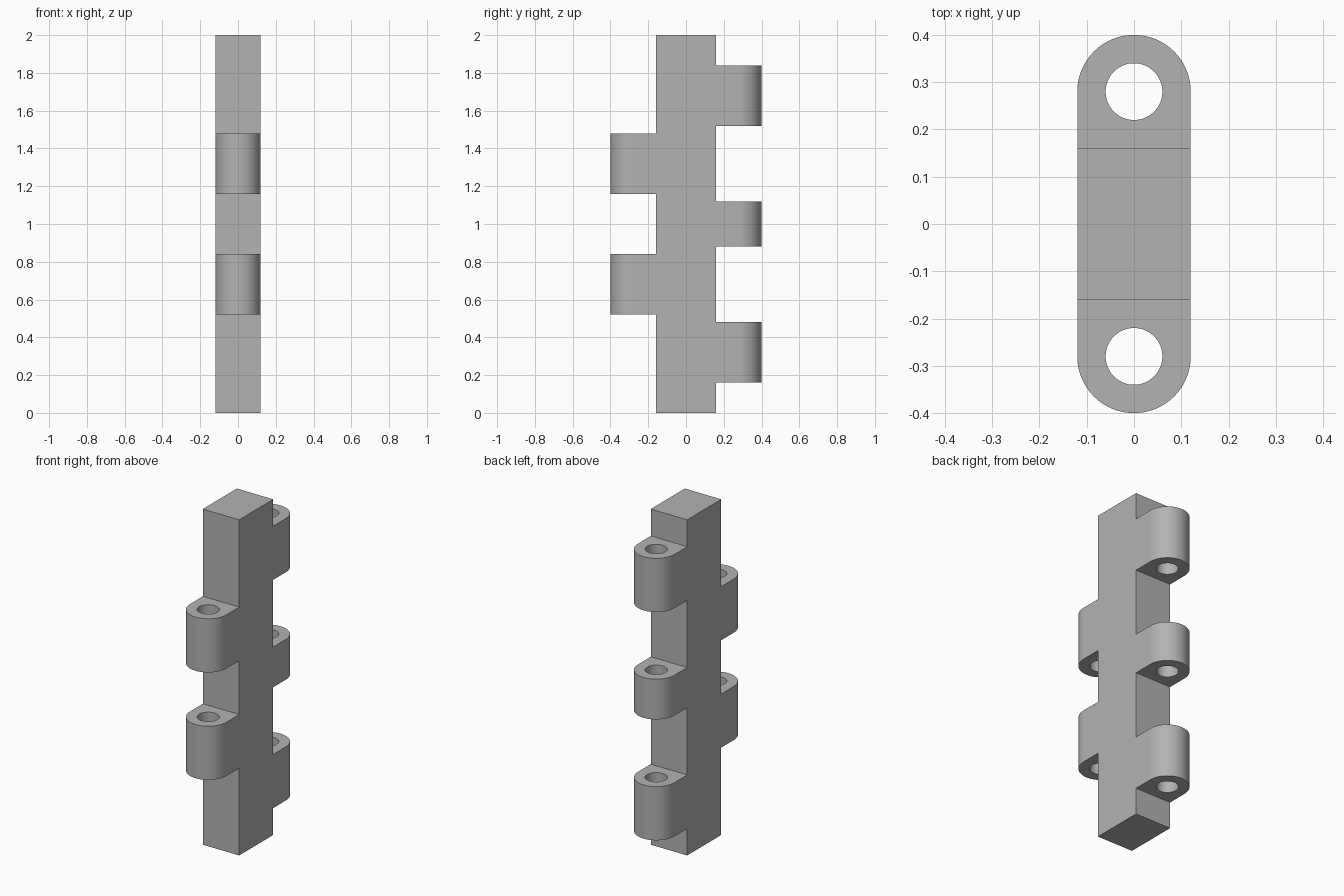
import bpy, bmesh
from math import pi, sin, cos, radians

cube = bpy.data.objects.get("Cube")
if cube:
    bpy.data.objects.remove(cube, do_unlink=True)

HALF_WIDTH = 0.12   # half thickness of the bar and radius of each knuckle
BAR_DEPTH = 0.32
PIN_Y = 0.28        # distance of the pin axis from the centre
HOLE_RADIUS = 0.06
SEGMENTS = 64

grey = bpy.data.materials.new("grey metal")
grey.use_nodes = True
colour = (0.45, 0.45, 0.45, 1)
grey.diffuse_color = colour
grey.node_tree.nodes["Principled BSDF"].inputs["Base Color"].default_value = colour


def add_object(name, bm):
    bmesh.ops.recalc_face_normals(bm, faces=bm.faces)
    mesh = bpy.data.meshes.new(name)
    bm.to_mesh(mesh)
    bm.free()
    mesh.materials.append(grey)
    obj = bpy.data.objects.new(name, mesh)
    bpy.context.collection.objects.link(obj)
    return obj


def knuckle(name, side, bottom, top):
    """Round-ended lug with a vertical pin hole; side is +1 back, -1 front."""
    bm = bmesh.new()
    rings = {}
    for z in (bottom, top):
        outer, inner = [], []
        for i in range(SEGMENTS):
            a = 2 * pi * i / SEGMENTS
            x, y = cos(a), sin(a)
            # round on the free end, square where it meets the bar
            reach = HALF_WIDTH if i <= SEGMENTS // 2 else HALF_WIDTH / max(abs(x), abs(y))
            outer.append(bm.verts.new((x * reach, side * (PIN_Y + y * reach), z)))
            inner.append(bm.verts.new((x * HOLE_RADIUS, side * (PIN_Y + y * HOLE_RADIUS), z)))
        rings[z] = outer, inner
    (low_out, low_in), (high_out, high_in) = rings[bottom], rings[top]
    joint = range(SEGMENTS * 5 // 8, SEGMENTS * 7 // 8)
    for i in range(SEGMENTS):
        j = (i + 1) % SEGMENTS
        strips = [(low_out, low_in), (high_out, high_in), (low_in, high_in)]
        if i not in joint:  # leave the face against the bar open
            strips.append((low_out, high_out))
        for a, b in strips:
            bm.faces.new((a[i], a[j], b[j], b[i]))
    obj = add_object(name, bm)
    # the open side can fool the normals, so check the top against up
    if max(obj.data.polygons, key=lambda p: p.center.z).normal.z < 0:
        obj.data.flip_normals()
    bpy.ops.object.select_all(action="DESELECT")
    obj.select_set(True)
    bpy.context.view_layer.objects.active = obj
    bpy.ops.object.shade_smooth_by_angle(angle=radians(30))


# Central bar
bm = bmesh.new()
bmesh.ops.create_cube(bm, size=1)
bmesh.ops.scale(bm, vec=(2 * HALF_WIDTH, BAR_DEPTH, 2), verts=bm.verts)
bmesh.ops.translate(bm, vec=(0, 0, 1), verts=bm.verts)
add_object("hinge_bar", bm)

# Staggered hinge knuckles
knuckle("back_knuckle_lower", 1, 0.16, 0.48)
knuckle("back_knuckle_middle", 1, 0.88, 1.12)
knuckle("back_knuckle_upper", 1, 1.52, 1.84)
knuckle("front_knuckle_lower", -1, 0.52, 0.84)
knuckle("front_knuckle_upper", -1, 1.16, 1.48)
